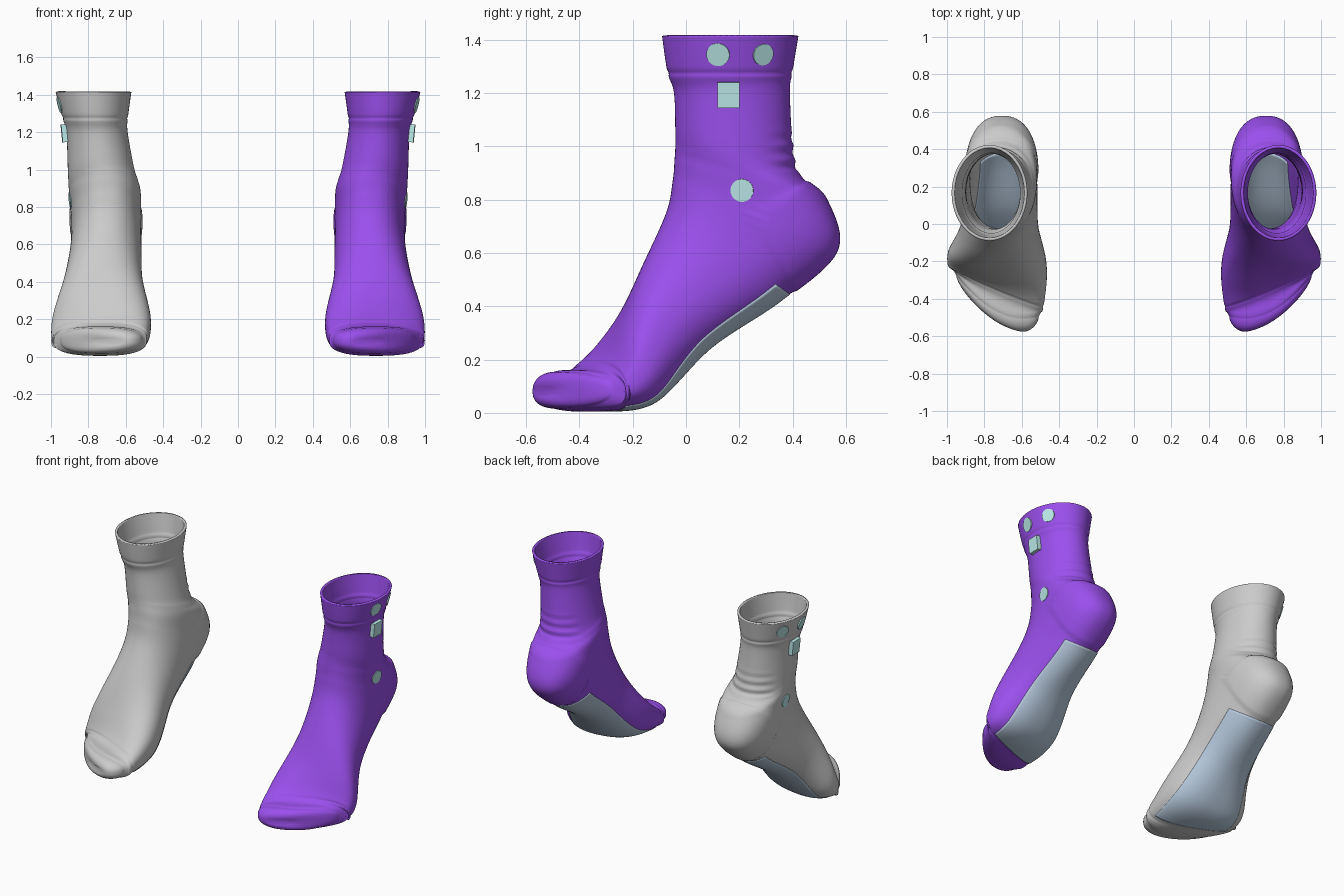
import bpy, bmesh, math
from mathutils import Vector, Matrix
from mathutils.bvhtree import BVHTree

if "Cube" in bpy.data.objects:
    bpy.data.objects.remove(bpy.data.objects["Cube"])

# Key cross-sections, toe to cuff: front y,z, back y,z, x min,max
S = [
    (-.545, .095, -.545, .065, .62, .76),
    (-.47, .155, -.475, .016, .51, .95),
    (-.36, .18, -.33, .006, .485, .992),
    (-.265, .335, -.12, .042, .466, .992),
    (-.165, .55, .10, .25, .51, .93),
    (-.075, .75, .36, .425, .516, .895),
    (-.05, .87, .562, .61, .518, .893),
    (-.043, .95, .525, .795, .52, .903),
    (-.04, 1.0, .44, .88, .535, .907),
    (-.04, 1.05, .405, .96, .555, .91),
    (-.045, 1.2, .39, 1.2, .59, .918),
    (-.07, 1.28, .40, 1.28, .588, .94),
    (-.09, 1.415, .422, 1.415, .57, .975),
]
LAST = len(S) - 1


def step(v, w):
    v = max(0, min(1, v / w))
    return v * v * (3 - 2 * v)


def section(t):
    """Catmull-Rom blend of the key sections, with a round toe tip."""
    i = max(0, min(int(t), LAST - 1))
    u = t - i
    if i == 0:
        grow, back = math.sin(u * math.pi / 2), 1 - math.cos(u * math.pi / 2)
        return [a + (b - a) * w for a, b, w in zip(S[0], S[1], (back, grow, back, grow, grow, grow))]
    p = [S[max(0, min(k, LAST))] for k in range(i - 1, i + 3)]
    return [b + .5 * u * (c - a + u * (2*a - 5*b + 4*c - d + u * (3*(b - c) + d - a)))
            for a, b, c, d in zip(*p)]


def base(t, a):
    """Superellipse ring, boxier, skewed and bowed towards the toes."""
    fy, fz, by, bz, x0, x1 = section(t)
    skew, bow = .5 * step(4 - t, 2.6), 1.8 * step(2.2 - t, 1.2)
    n = 2 + .6 * step(5 - t, 3) + .35 * math.exp(-((t - 6) / 1.2) ** 2)
    c, s = [math.copysign(abs(v) ** (2 / n), v) for v in (math.cos(a), math.sin(a))]
    x = s * (x1 - x0) / 2
    return Vector(((x0 + x1) / 2 + x,
                   (fy + by) / 2 + c * (fy - by) / 2 + skew * x + bow * x * x,
                   (fz + bz) / 2 + c * (fz - bz) / 2))


def surface(t, a, off=0):
    """Point on the sock with seams, heel pocket and ankle wrinkles."""
    p = base(t, a)
    e = .02
    da = base(t, a + e) - base(t, a - e)
    dt = base(min(t + e, LAST), a) - base(max(t - e, 0), a)
    n = da.cross(dt).normalized()
    y, z = p.y, p.z
    d1 = (y - .25) * .534 - (z - .75) * .845
    d2 = (y - .25) * .88 + (z - .72) * .47
    off += .008 * step(min(d1, d2), .02)
    off -= .004 * math.exp(-((t - 2.05) / .05) ** 2) * step(z - .01, .03)
    off -= .004 * math.exp(-((t - 10.95) / .1) ** 2)
    off += (.0035 * math.sin(z * math.tau / .055) * step(y - .28, .1)
            * step(z - .89, .03) * step(1.08 - z, .05))
    return p + n * off


def material(name, col):
    m = bpy.data.materials.new(name)
    m.diffuse_color = (*col, 1)
    m.use_nodes = True
    m.node_tree.nodes["Principled BSDF"].inputs["Base Color"].default_value = m.diffuse_color
    return m


def add_object(name, mesh, mat, thickness=0):
    ob = bpy.data.objects.new(name, mesh)
    bpy.context.collection.objects.link(ob)
    mesh.materials.append(mat)
    if thickness:
        mod = ob.modifiers.new("thickness", 'SOLIDIFY')
        mod.thickness = thickness
        mod.offset = -1
    return ob


def grid(name, ts, angles, off=0, closed=False):
    """Smooth sheet over a range of sections and angles."""
    m = len(angles)
    verts = [surface(t, a, off) for t in ts for a in angles]
    cols = range(m if closed else m - 1)
    faces = [(i*m + j, i*m + (j+1) % m, (i+1)*m + (j+1) % m, (i+1)*m + j)
             for i in range(len(ts) - 1) for j in cols]
    if closed:
        faces.append(tuple(reversed(range(m))))
    mesh = bpy.data.meshes.new(name)
    mesh.from_pydata(verts, [], faces)
    for p in mesh.polygons:
        p.use_smooth = True
    return mesh, BVHTree.FromPolygons(verts, faces)


def span(a, b, n):
    return [a + (b - a) * i / n for i in range(n + 1)]


purple = material("purple_knit", (.33, .08, .85))
blue = material("sole_grip", (.48, .60, .74))
mint = material("sensor_mint", (.50, .83, .82))

# Sock body
mesh, tree = grid("right_sock", span(0, LAST, 216),
                  [math.tau * j / 72 for j in range(72)], closed=True)
parts = [add_object("right_sock", mesh, purple, .016)]

# Sole panel, slightly proud of the knit on both sides
mesh, _ = grid("right_sole_panel", span(2.2, 5.12, 60),
               span(math.pi - 1.1, math.pi + .72, 30), off=.003)
mesh_angles_side = mesh.vertices[0].co.x  # first column lies on the +x side
if mesh_angles_side > .74:
    mesh, _ = grid("right_sole_panel", span(2.2, 5.12, 60),
                   span(math.pi - .72, math.pi + 1.1, 30), off=.003)
parts.append(add_object("right_sole_panel", mesh, blue, .024))

# Round studs and square tag on the outer side: name, y, z, radius
for name, y, z, r in [("front_cuff_stud", .12, 1.345, .044), ("back_cuff_stud", .29, 1.345, .041),
                      ("square_tag", .16, 1.195, 0), ("ankle_stud", .21, .835, .043)]:
    hit, nor, _, _ = tree.ray_cast(Vector((2, y, z)), Vector((-1, 0, 0)))
    bm = bmesh.new()
    if r:
        mat = Matrix.Translation(hit - nor * .005) @ nor.to_track_quat('Z', 'Y').to_matrix().to_4x4()
        bmesh.ops.create_cone(bm, cap_ends=True, segments=32, radius1=r, radius2=r,
                              depth=.018, matrix=mat)
    else:
        mat = (Matrix.Translation(hit + nor * .012) @ nor.to_track_quat('X', 'Z').to_matrix().to_4x4()
               @ Matrix.Diagonal((.028, .082, .095, 1)))
        bmesh.ops.create_cube(bm, size=1, matrix=mat)
    mesh = bpy.data.meshes.new("right_" + name)
    bm.to_mesh(mesh)
    bm.free()
    parts.append(add_object("right_" + name, mesh, mint))

# Left sock: mirrored copy with a plain grey body
for ob in parts:
    new = ob.copy()
    new.data = ob.data.copy()
    new.name = new.data.name = ob.name.replace("right", "left")
    new.data.transform(Matrix.Diagonal((-1, 1, 1, 1)))
    new.data.flip_normals()
    bpy.context.collection.objects.link(new)
    if new.name == "left_sock":
        new.data.materials.clear()
